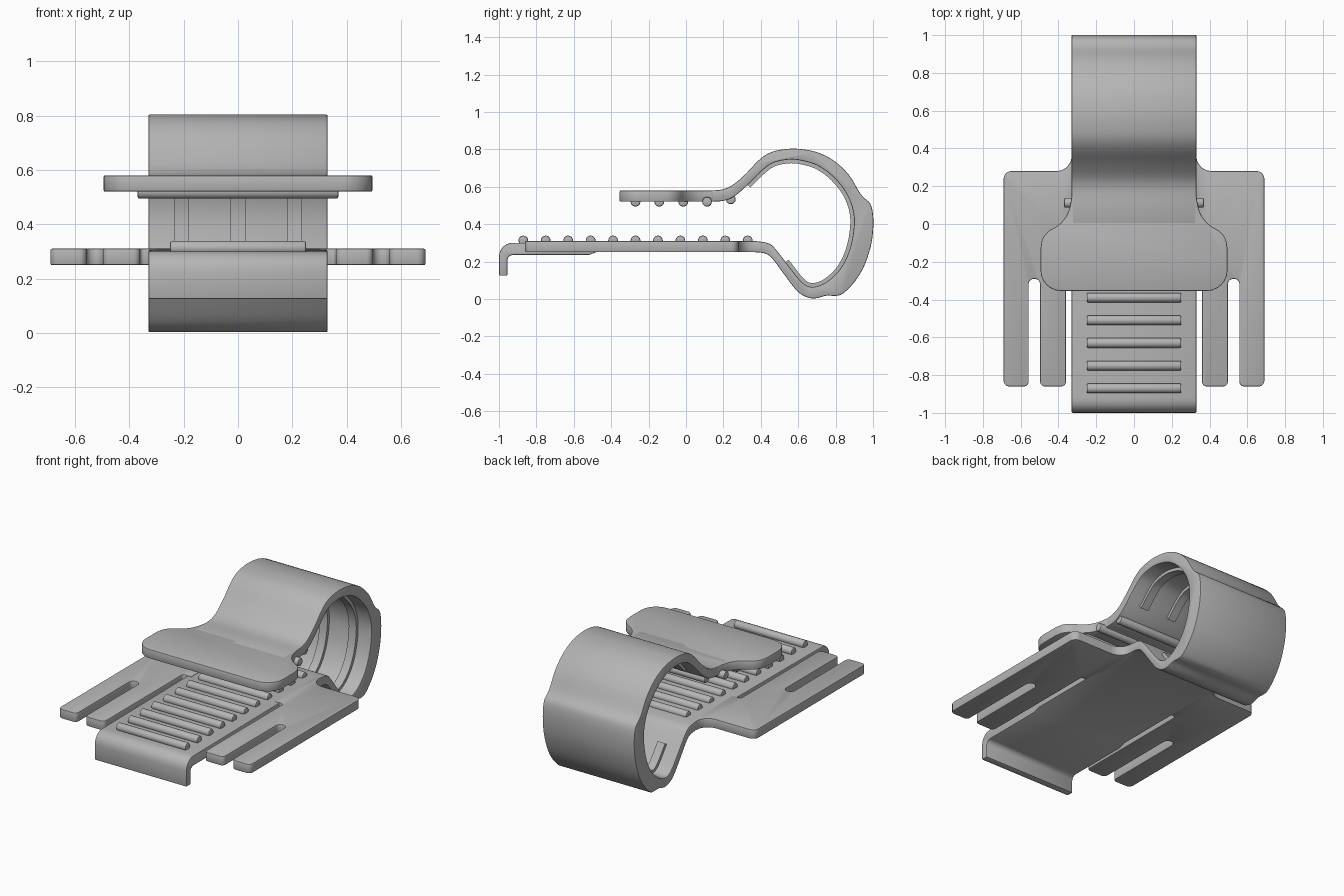
import bpy, bmesh, math
from mathutils import Vector

if "Cube" in bpy.data.objects:
    bpy.data.objects.remove(bpy.data.objects["Cube"], do_unlink=True)

grey = bpy.data.materials.new("plastic_grey")
grey.use_nodes = True
grey.diffuse_color = (0.46, 0.46, 0.46, 1)
grey.node_tree.nodes["Principled BSDF"].inputs["Base Color"].default_value = grey.diffuse_color


def rounded(corners, steps=6):
    """Polygon from (a, b, radius) corners, with each corner filleted."""
    out = []
    for i, (a, b, r) in enumerate(corners):
        v = Vector((a, b))
        if r == 0:
            out.append(v)
            continue
        d0 = (Vector(corners[i - 1][:2]) - v).normalized() * r
        d1 = (Vector(corners[(i + 1) % len(corners)][:2]) - v).normalized() * r
        for k in range(steps + 1):
            t = k / steps
            s = 1 - t
            out.append(v + d0 * (s**3 + 1.35 * s * s * t) + d1 * (t**3 + 1.35 * t * t * s))
    return out


def spline(points, steps=4):
    """Smooth curve through the points."""
    p = [Vector(q) for q in points]
    p = [p[0] * 2 - p[1]] + p + [p[-1] * 2 - p[-2]]
    out = []
    for a, b, c, d in zip(p, p[1:], p[2:], p[3:]):
        for k in range(steps):
            t = k / steps
            out.append(0.5 * (2 * b + (c - a) * t + (2 * a - 5 * b + 4 * c - d) * t**2
                              + (3 * b - a - 3 * c + d) * t**3))
    return out + [p[-2]]


def prism(name, outline, axis, lo, hi, bevel=0.006):
    """Extrude an outline along x or z, soften the sharp edges and shade."""
    bm = bmesh.new()

    def place(p, h):
        return (h, p[0], p[1]) if axis == "x" else (p[0], p[1], h)

    face = bm.faces.new([bm.verts.new(place(p, lo)) for p in outline])
    new = bmesh.ops.extrude_face_region(bm, geom=[face])["geom"]
    shift = Vector(place((0, 0), hi - lo))
    bmesh.ops.translate(bm, verts=[g for g in new if isinstance(g, bmesh.types.BMVert)], vec=shift)
    bmesh.ops.recalc_face_normals(bm, faces=bm.faces)
    if bevel:
        sharp = [e for e in bm.edges if e.calc_face_angle(0) > math.radians(40)]
        bmesh.ops.bevel(bm, geom=sharp, offset=bevel, segments=2, profile=0.5,
                        affect="EDGES", clamp_overlap=True)
    mesh = bpy.data.meshes.new(name)
    bm.to_mesh(mesh)
    bm.free()
    mesh.materials.append(grey)
    ob = bpy.data.objects.new(name, mesh)
    bpy.context.collection.objects.link(ob)
    bpy.ops.object.select_all(action="DESELECT")
    ob.select_set(True)
    bpy.context.view_layer.objects.active = ob
    bpy.ops.object.shade_smooth_by_angle(angle=math.radians(25))
    return ob


# Spring band: outer and inner side curves, then the front tongue with its hook
outer = spline([(.12, .58), (.19, .585), (.25, .61), (.32, .67), (.39, .743), (.45, .783),
                (.52, .80), (.60, .803), (.70, .785), (.79, .74), (.87, .665), (.925, .575),
                (.95, .543), (.985, .51), (1, .45), (1, .36), (.985, .27), (.95, .17),
                (.90, .09), (.84, .03), (.80, .017), (.75, .018), (.69, .003), (.64, .012),
                (.59, .047), (.52, .138), (.46, .218), (.42, .244), (.37, .25)])
inner = spline([(.12, .52), (.20, .525), (.26, .55), (.33, .61), (.40, .68), (.46, .725),
                (.53, .743), (.60, .743), (.70, .715), (.79, .65), (.86, .56), (.895, .46),
                (.895, .36), (.87, .25), (.82, .155), (.75, .09), (.69, .066), (.65, .07),
                (.61, .10), (.55, .175), (.48, .265), (.44, .298), (.37, .31)])
tongue = rounded([(-.48, .25, 0), (-.52, .235, 0), (-.955, .235, .03), (-.955, .125, 0),
                  (-1, .125, 0), (-1, .31, .085)])
band = [Vector((0, .58))] + outer + tongue + inner[::-1] + [Vector((0, .52))]
prism("spring_band", band, "x", -.33, .33)

# Thin stiffening ribs running around the inside of the loop
path = [p for p in inner if p[0] > (.33 if p[1] > .4 else .52)]
inside, buried = [], []
for i, p in enumerate(path):
    t = (path[min(i + 1, len(path) - 1)] - path[max(i - 1, 0)]).normalized()
    normal = Vector((t[1], -t[0]))
    inside.append(p + normal * .02)
    buried.append(p - normal * .015)
for side, x in (("right", -.207), ("middle", 0), ("left", .207)):
    prism("loop_rib_" + side, inside + buried[::-1], "x", x - .027, x + .027, 0)

# Upper jaw plate with rounded front corners and flowing shoulders
half = rounded([(0, -.355, 0), (.495, -.355, .11), (.495, -.2, 0)])
half += spline([(.495, -.13), (.485, -.08), (.455, -.04), (.40, -.005), (.36, .04),
                (.34, .09), (.33, .15)])
mirrored = [Vector((-p[0], p[1])) for p in reversed(half[1:])]
prism("upper_jaw", half + mirrored, "z", .52, .58)

# Lower side wings, each with two prongs
wing = rounded([(.30, .365, 0), (.33, .365, 0), (.33, .28, .08), (.69, .28, .04),
                (.69, -.86, .03), (.558, -.86, .025), (.558, -.29, .029), (.497, -.29, .029),
                (.497, -.86, .025), (.36, -.86, .025), (.36, -.05, .014), (.30, -.05, 0)])
for side, s in (("left", 1), ("right", -1)):
    prism("wing_" + side, [(s * p[0], p[1]) for p in wing], "z", .25, .31)


# Rounded gripping ridges on both jaws
def ridge(name, y, z, half_width):
    r = .026
    ring = [(y + r * math.cos(k * math.tau / 20), z + r * math.sin(k * math.tau / 20))
            for k in range(20)]
    prism(name, ring, "x", -half_width, half_width, .008)


for i in range(11):
    ridge(f"lower_ridge_{i + 1}", -.87 + .12 * i, .313, .25)
for i in range(5):
    ridge(f"upper_ridge_{i + 1}", -.27 + .1275 * i, .52 if i < 4 else .533, .37 if i < 4 else .32)
